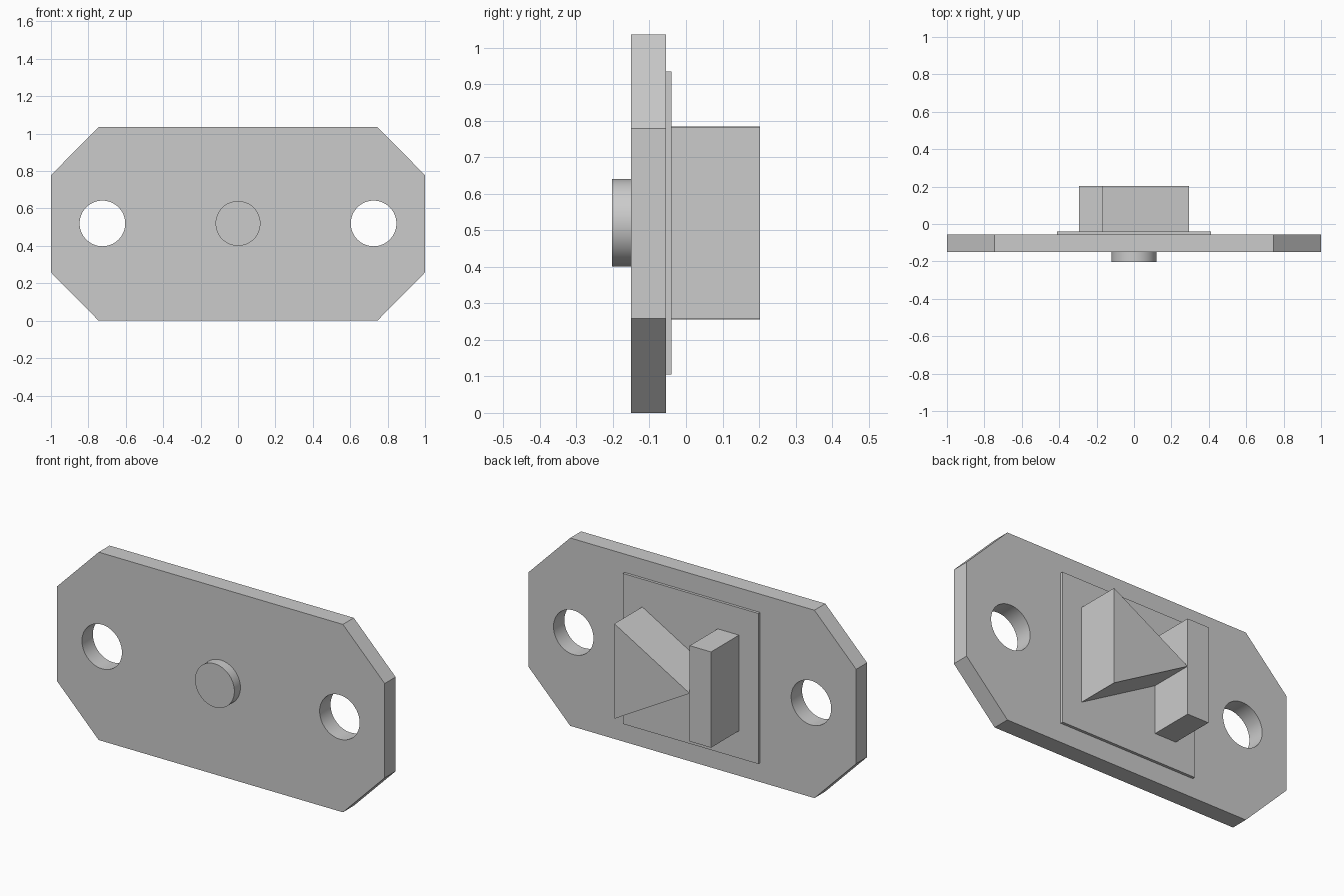
import bpy
import bmesh
import math

cube = bpy.data.objects.get("Cube")
if cube:
    bpy.data.objects.remove(cube, do_unlink=True)

MID = 0.52  # height of the centre line

grey = bpy.data.materials.new("light_grey")
grey.use_nodes = True
grey.diffuse_color = (0.6, 0.6, 0.6, 1)
grey.node_tree.nodes["Principled BSDF"].inputs["Base Color"].default_value = (0.6, 0.6, 0.6, 1)


def prism(name, outline, y0, y1):
    """Extrude an outline of (x, z) points from y0 back to y1."""
    bm = bmesh.new()
    face = bm.faces.new([bm.verts.new((x, y0, z)) for x, z in outline])
    new = bmesh.ops.extrude_face_region(bm, geom=[face])["geom"]
    moved = [v for v in new if isinstance(v, bmesh.types.BMVert)]
    bmesh.ops.translate(bm, verts=moved, vec=(0, y1 - y0, 0))
    bmesh.ops.recalc_face_normals(bm, faces=bm.faces)
    mesh = bpy.data.meshes.new(name)
    bm.to_mesh(mesh)
    bm.free()
    mesh.materials.append(grey)
    obj = bpy.data.objects.new(name, mesh)
    bpy.context.collection.objects.link(obj)
    return obj


def rectangle(x0, x1, half_height):
    return [(x0, MID - half_height), (x1, MID - half_height),
            (x1, MID + half_height), (x0, MID + half_height)]


def circle(x, radius, sides=64):
    angles = [2 * math.pi * i / sides for i in range(sides)]
    return [(x + radius * math.cos(a), MID + radius * math.sin(a)) for a in angles]


def smooth(obj):
    bpy.ops.object.select_all(action="DESELECT")
    obj.select_set(True)
    bpy.context.view_layer.objects.active = obj
    bpy.ops.object.shade_smooth_by_angle(angle=math.radians(30))


# Mounting plate with clipped corners
corner = [(1, 0.26), (0.745, 0.517)]
right_side = [(0.745, -0.518), (1, -0.26), (1, 0.26), (0.745, 0.518)]
left_side = [(-x, -z) for x, z in right_side]
plate = prism("mounting_plate", [(x, z + 0.518) for x, z in right_side + left_side],
              -0.15, -0.055)

# Two screw holes through the plate
for x in (-0.725, 0.725):
    cutter = prism("hole_cutter", circle(x, 0.122), -0.3, 0.1)
    cutter.hide_render = True
    hole = plate.modifiers.new("screw_hole", "BOOLEAN")
    hole.operation = "DIFFERENCE"
    hole.solver = "EXACT"
    hole.object = cutter
    bpy.context.view_layer.objects.active = plate
    bpy.ops.object.modifier_apply(modifier=hole.name)
    bpy.data.objects.remove(cutter, do_unlink=True)
smooth(plate)

# Round button on the front
smooth(prism("front_button", circle(0, 0.12), -0.203, -0.15))

# Thin pad on the back, carrying a wedge that points at an upright bar
prism("back_pad", rectangle(-0.413, 0.413, 0.415), -0.055, -0.04)
prism("upright_bar", rectangle(-0.295, -0.165, 0.264), -0.04, 0.203)
prism("triangular_wedge", [(-0.165, MID), (0.295, MID - 0.262), (0.295, MID + 0.262)],
      -0.04, 0.203)
